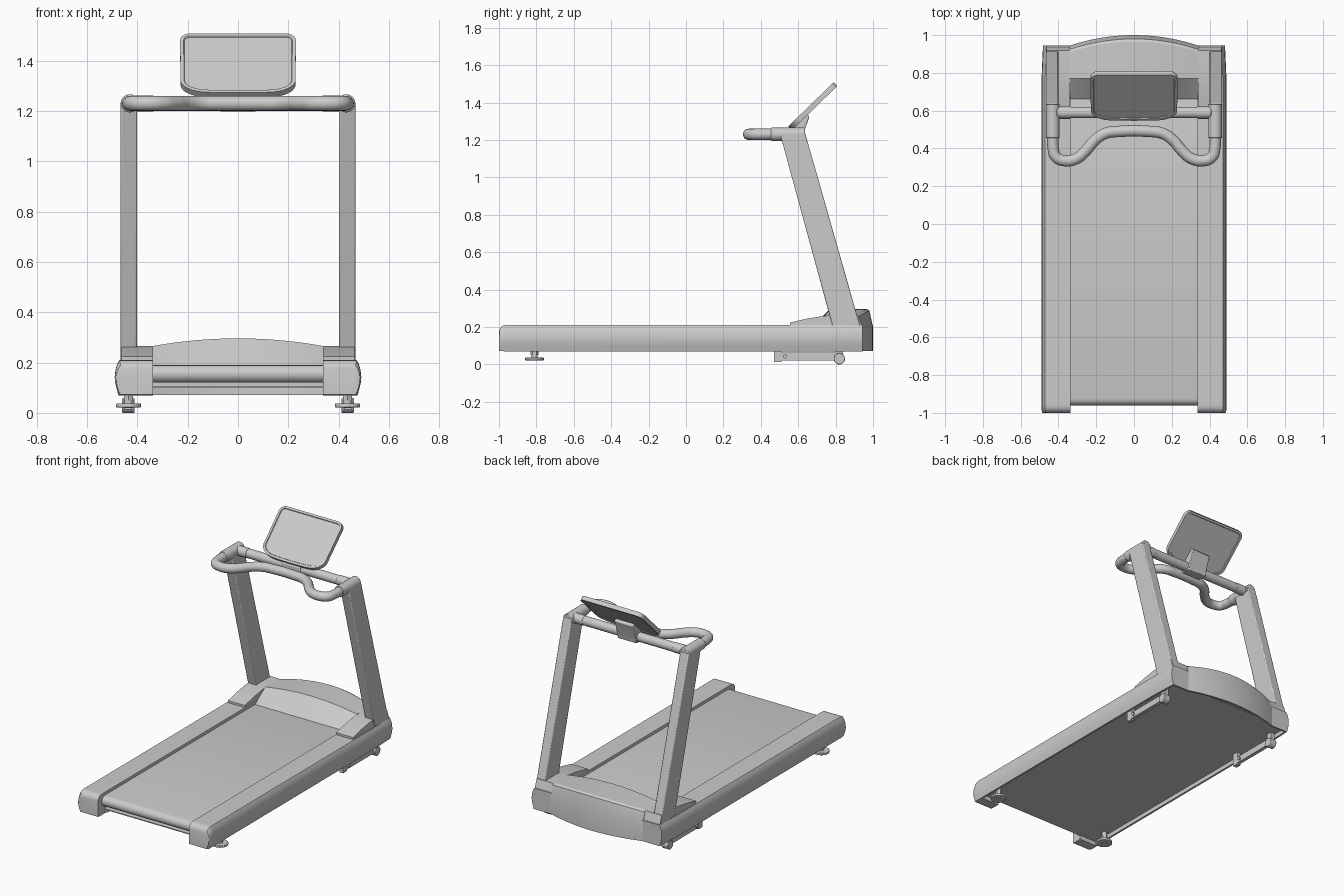
import bpy, bmesh, math
from mathutils import Vector

if "Cube" in bpy.data.objects:
    bpy.data.objects.remove(bpy.data.objects["Cube"])


def finish(name, bm, bevel=0.0, angle=28):
    bmesh.ops.recalc_face_normals(bm, faces=bm.faces)
    me = bpy.data.meshes.new(name)
    bm.to_mesh(me)
    bm.free()
    ob = bpy.data.objects.new(name, me)
    bpy.context.collection.objects.link(ob)
    smooth(ob, angle)
    if bevel:
        m = ob.modifiers.new("bevel", 'BEVEL')
        m.width, m.segments, m.limit_method = bevel, 2, 'ANGLE'
    return ob


def smooth(ob, angle=28):
    bpy.ops.object.select_all(action='DESELECT')
    ob.select_set(True)
    bpy.context.view_layer.objects.active = ob
    bpy.ops.object.shade_smooth_by_angle(angle=math.radians(angle))


def loft(name, rings, bevel=0.0):
    """Skin a list of equal-length closed rings and cap both ends."""
    bm = bmesh.new()
    vs = [[bm.verts.new(p) for p in r] for r in rings]
    n = len(rings[0])
    for a, b in zip(vs, vs[1:]):
        for i in range(n):
            bm.faces.new((a[i], a[(i + 1) % n], b[(i + 1) % n], b[i]))
    bm.faces.new(vs[0])
    bm.faces.new(vs[-1])
    return finish(name, bm, bevel)


def side_prism(name, yz, x0, x1, bevel=0.0):
    return loft(name, [[(x, y, z) for y, z in yz] for x in (x0, x1)], bevel)


def box(name, x, y, z, bevel=0.0):
    yz = [(y[0], z[0]), (y[1], z[0]), (y[1], z[1]), (y[0], z[1])]
    return side_prism(name, yz, x[0], x[1], bevel)


def rod(name, p, q, r, bevel=0.0, seg=32):
    p, q = Vector(p), Vector(q)
    bm = bmesh.new()
    bmesh.ops.create_cone(bm, cap_ends=True, segments=seg, radius1=r, radius2=r, depth=(q - p).length)
    rot = (q - p).to_track_quat('Z', 'Y').to_matrix()
    bmesh.ops.rotate(bm, matrix=rot, verts=bm.verts)
    bmesh.ops.translate(bm, vec=(p + q) / 2, verts=bm.verts)
    return finish(name, bm, bevel)


def tube(name, pts, r):
    cu = bpy.data.curves.new(name, 'CURVE')
    cu.dimensions = '3D'
    cu.bevel_depth, cu.bevel_resolution, cu.resolution_u, cu.use_fill_caps = r, 6, 8, True
    sp = cu.splines.new('BEZIER')
    sp.bezier_points.add(len(pts) - 1)
    for b, p in zip(sp.bezier_points, pts):
        b.co = p
        b.handle_left_type = b.handle_right_type = 'AUTO'
    ob = bpy.data.objects.new(name, cu)
    bpy.context.collection.objects.link(ob)
    bpy.ops.object.select_all(action='DESELECT')
    ob.select_set(True)
    bpy.context.view_layer.objects.active = ob
    bpy.ops.object.convert(target='MESH')
    smooth(bpy.context.object, 50)


def arc(cx, cy, rx, ry, a0, a1, n=8):
    return [(cx + rx * math.cos(math.radians(a0 + (a1 - a0) * i / n)),
             cy + ry * math.sin(math.radians(a0 + (a1 - a0) * i / n))) for i in range(n + 1)]


# running belt around its rollers, and the recessed bottom pan
side_prism("belt", arc(-0.925, 0.155, 0.035, 0.035, 90, 270) + arc(0.70, 0.155, 0.035, 0.035, -90, 90),
           -0.337, 0.337)
box("bottom_pan", (-0.464, 0.464), (-0.935, 0.935), (0.098, 0.104))

# arched motor hood
rings = []
for i in range(25):
    x = -0.342 + 0.684 * i / 24
    t = (x / 0.342) ** 2
    top, back = 0.296 - 0.031 * t, 1.0 - 0.056 * t
    rings.append([(x, 0.66, 0.1), (x, 0.66, 0.188), (x, 0.77, top), (x, back - 0.035, top),
                  (x, back - 0.02, top - 0.008), (x, back, 0.2), (x, back, 0.071), (x, back - 0.012, 0.071),
                  (x, back - 0.012, 0.1)])
loft("motor_hood", rings)

# parts repeated on each side
skin = [(0.475, 0), (0.482, 0.025), (0.488, 0.05), (0.49, 0.072),
        (0.487, 0.1), (0.48, 0.125), (0.471, 0.14), (0.337, 0.14)]
cap = [(0.337, 0)] + skin
rail = [(0.337, 0.03), (0.462, 0.03), (0.462, 0)] + skin
for tag, s in (("left", -1), ("right", 1)):
    # rounded end cap, then the rail with its open underside
    rings = []
    for y, k in ((-1.0, 0.72), (-0.997, 0.83), (-0.988, 0.93), (-0.975, 0.985), (-0.96, 1), (-0.93, 1)):
        rings.append([(s * (x - 0.025 * (1 - k) * (x > 0.4)), y, 0.07 + z * k + 0.01 * (1 - k)) for x, z in cap])
    loft(tag + "_end_cap", rings)
    loft(tag + "_side_rail", [[(s * (x - d * (x > 0.4)), y, 0.07 + z) for x, z in rail]
                              for y, d in ((-0.93, 0), (0.76, 0), (0.944, 0.008))])
    box(tag + "_rail_end_plate", (s * 0.338, s * 0.466), (0.932, 0.944), (0.07, 0.11))
    side_prism(tag + "_rail_cover", [(0.555, 0.2), (0.555, 0.224), (0.65, 0.245), (0.73, 0.258), (0.80, 0.265),
                                     (0.918, 0.265), (0.94, 0.2)], s * 0.338, s * 0.463)
    side_prism(tag + "_upright", [(0.787, 0.19), (0.935, 0.19), (0.636, 1.24), (0.502, 1.235)],
               s * 0.401, s * 0.466, 0.006)
    rod(tag + "_handle_sleeve", (s * 0.43, 0.455, 1.23), (s * 0.43, 0.636, 1.23), 0.036, 0.004)
    rod(tag + "_bar_sleeve", (s * 0.335, 0.59, 1.23), (s * 0.41, 0.59, 1.23), 0.032, 0.002)
    # levelling foot
    rod(tag + "_foot_stem", (s * 0.435, -0.81, 0.02), (s * 0.435, -0.81, 0.1), 0.016)
    rod(tag + "_foot_nut", (s * 0.435, -0.81, 0.05), (s * 0.435, -0.81, 0.072), 0.021, seg=6)
    rod(tag + "_foot_pad", (s * 0.435, -0.81, 0.022), (s * 0.435, -0.81, 0.037), 0.05, 0.003)
    # transport wheel bracket
    box(tag + "_bracket_bar", (s * 0.424, s * 0.448), (0.5, 0.84), (0.022, 0.064))
    for j, y in enumerate((0.47, 0.80)):
        box(f"{tag}_bracket_mount_{j}", (s * 0.422, s * 0.45), (y, y + 0.04), (0.013 + 0.01 * j, 0.1))
    rod(tag + "_bracket_bolt", (s * 0.415, 0.53, 0.043), (s * 0.457, 0.53, 0.043), 0.011)
    rod(tag + "_wheel", (s * 0.412, 0.82, 0.03), (s * 0.46, 0.82, 0.03), 0.03, 0.003)

# cross bar and curved hand rail
rod("cross_bar", (-0.43, 0.59, 1.23), (0.43, 0.59, 1.23), 0.03)
half = [(0.428, 0.50), (0.428, 0.405), (0.413, 0.355), (0.365, 0.335), (0.305, 0.346), (0.255, 0.388),
        (0.205, 0.445), (0.15, 0.48), (0.08, 0.49)]
path = [(x, y, 1.23) for x, y in half] + [(-x, y, 1.23) for x, y in reversed(half)]
tube("hand_rail", path, 0.03)

# console bracket
side_prism("console_bracket", [(0.556, 1.197), (0.622, 1.197), (0.63, 1.24), (0.66, 1.325), (0.645, 1.34),
                               (0.575, 1.27), (0.556, 1.25)], -0.07, 0.07, 0.004)

# tilted console: rounded outline with recessed screen and back
u, n = Vector((0, 0.717, 0.697)), Vector((0, -0.697, 0.717))
base = Vector((0, 0.566, 1.252))
right = [(0.0, 0.0), (0.08, 0.001)] + arc(0.12, 0.075, 0.109, 0.072, -90, -5) + arc(0.19, 0.298, 0.04, 0.04, 0, 90)
outline = right + [(-x, v) for x, v in reversed(right) if x > 0]
bm = bmesh.new()
front = bm.faces.new([bm.verts.new(base + Vector((x, 0, 0)) + u * v + n * 0.028) for x, v in outline])
back = bmesh.ops.extrude_face_region(bm, geom=[front], use_keep_orig=True)
back_face = [g for g in back["geom"] if isinstance(g, bmesh.types.BMFace)][0]
bmesh.ops.translate(bm, vec=-n * 0.028, verts=back_face.verts[:])
bmesh.ops.recalc_face_normals(bm, faces=bm.faces)
for f, d in ((front, -n), (back_face, n)):
    bmesh.ops.inset_region(bm, faces=[f], thickness=0.014)
    bmesh.ops.inset_region(bm, faces=[f], thickness=0.003)
    bmesh.ops.translate(bm, vec=d * 0.005, verts=f.verts[:])
finish("console", bm)
